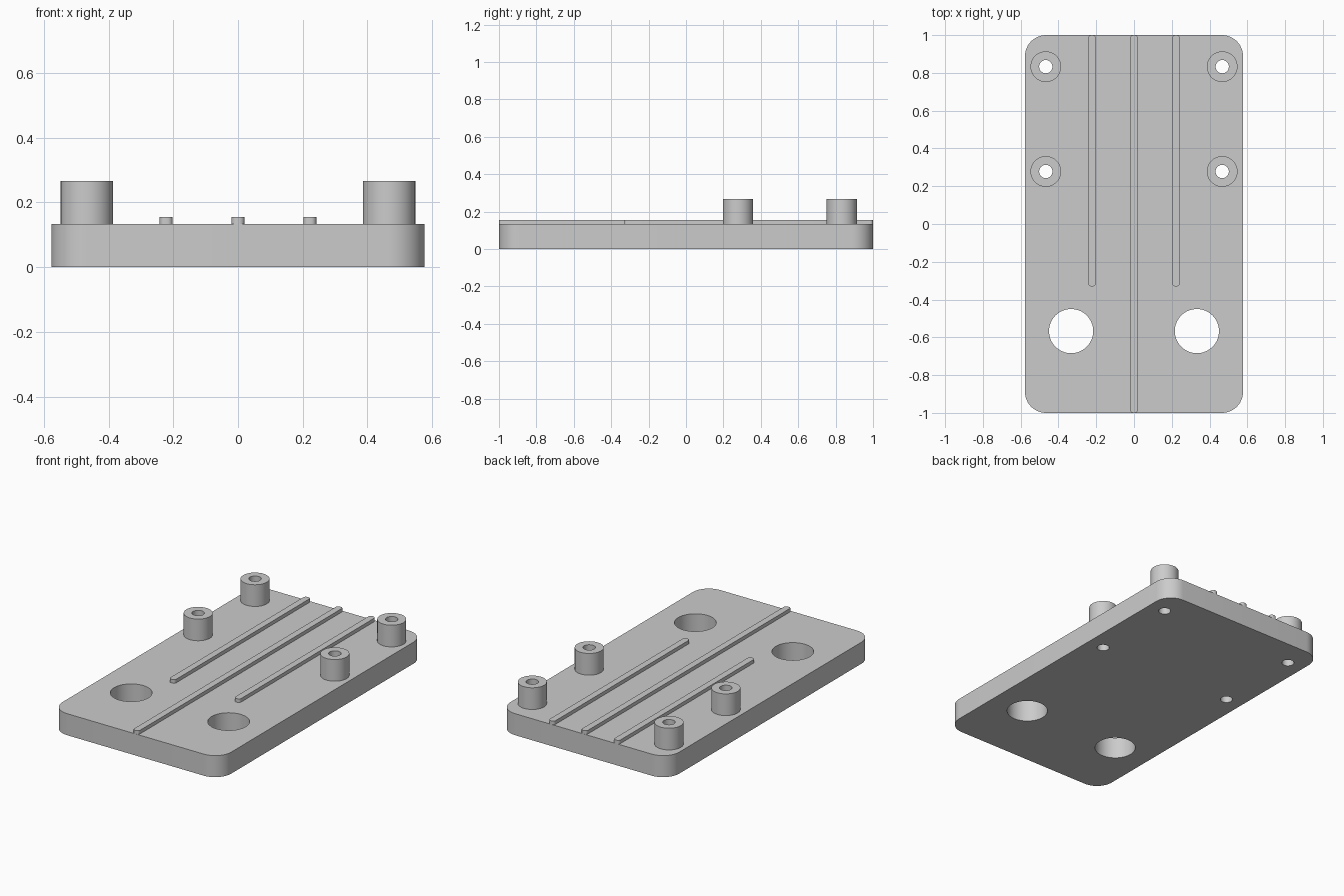
import bpy
import bmesh
from math import cos, sin, pi

cube = bpy.data.objects.get("Cube")
if cube:
    bpy.data.objects.remove(cube, do_unlink=True)

grey = bpy.data.materials.new("light grey")
grey.use_nodes = True
colour = (0.6, 0.6, 0.6, 1)
grey.diffuse_color = colour
grey.node_tree.nodes["Principled BSDF"].inputs["Base Color"].default_value = colour


def circle(x, y, r, steps=64):
    return [(x + r * cos(2 * pi * i / steps), y + r * sin(2 * pi * i / steps))
            for i in range(steps)]


def rounded_rect(x0, x1, y0, y1, r, steps=12):
    corners = [(x1 - r, y1 - r), (x0 + r, y1 - r), (x0 + r, y0 + r), (x1 - r, y0 + r)]
    points = []
    for k, (cx, cy) in enumerate(corners):
        for i in range(steps + 1):
            a = (k + i / steps) * pi / 2
            points.append((cx + r * cos(a), cy + r * sin(a)))
    return points


def extrude(name, outlines, z0, z1):
    """Fill the first outline, leave the others as holes, and extrude from z0 to z1."""
    curve = bpy.data.curves.new(name, "CURVE")
    curve.dimensions = "2D"
    curve.fill_mode = "BOTH"
    curve.extrude = (z1 - z0) / 2
    for outline in outlines:
        spline = curve.splines.new("POLY")
        spline.points.add(len(outline) - 1)
        for point, (x, y) in zip(spline.points, outline):
            point.co = (x, y, 0, 1)
        spline.use_cyclic_u = True
    obj = bpy.data.objects.new(name, curve)
    bpy.context.collection.objects.link(obj)
    bpy.ops.object.select_all(action="DESELECT")
    obj.select_set(True)
    bpy.context.view_layer.objects.active = obj
    bpy.ops.object.convert(target="MESH")
    obj = bpy.context.view_layer.objects.active

    # Weld the caps to the walls and lift to height
    bm = bmesh.new()
    bm.from_mesh(obj.data)
    bmesh.ops.remove_doubles(bm, verts=bm.verts, dist=0.0001)
    bmesh.ops.recalc_face_normals(bm, faces=bm.faces)
    bmesh.ops.translate(bm, verts=bm.verts, vec=(0, 0, (z0 + z1) / 2))
    bm.to_mesh(obj.data)
    bm.free()
    obj.data.materials.clear()
    obj.data.materials.append(grey)
    bpy.ops.object.shade_smooth_by_angle()
    return obj


PLATE_TOP = 0.133
BOSS_TOP = 0.267
RIB_TOP = 0.155
BORE = 0.035
boss_spots = [(side * 0.467, y) for side in (-1, 1) for y in (0.278, 0.833)]

# Base plate with two large holes and four screw holes
holes = [circle(side * 0.333, -0.567, 0.117) for side in (-1, 1)]
holes += [circle(x, y, BORE) for x, y in boss_spots]
extrude("base_plate", [rounded_rect(-0.577, 0.577, -1, 1, 0.111)] + holes, 0, PLATE_TOP)

# Hollow standoffs
for x, y in boss_spots:
    name = ("left" if x > 0 else "right") + ("_back" if y > 0.5 else "_middle") + "_standoff"
    extrude(name, [circle(x, y, 0.081), circle(x, y, BORE)], PLATE_TOP, BOSS_TOP)

# Raised ribs: a full-length one and a shorter one on each side
for name, x, y0 in (("right_rib", -0.222, -0.33), ("centre_rib", 0, -1), ("left_rib", 0.222, -0.33)):
    extrude(name, [rounded_rect(x - 0.02, x + 0.02, y0, 1, 0.016, 6)], PLATE_TOP, RIB_TOP)
